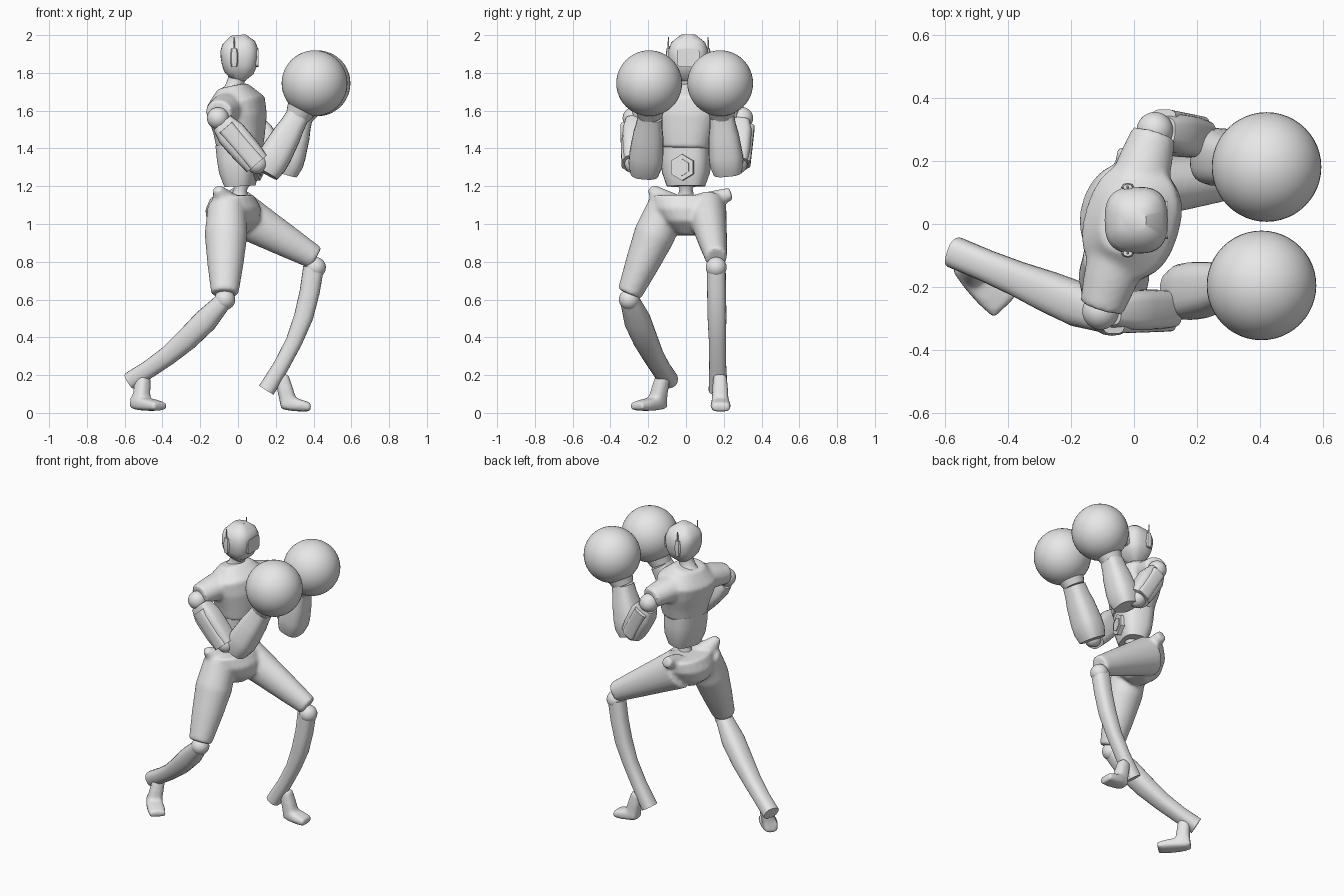
import bpy, bmesh, math
from mathutils import Vector

old = bpy.data.objects.get("Cube")
if old:
    bpy.data.objects.remove(old)

colour = (.8, .8, .8, 1)
grey = bpy.data.materials.new("plain grey")
grey.use_nodes = True
grey.diffuse_color = colour
grey.node_tree.nodes["Principled BSDF"].inputs["Base Color"].default_value = colour

ACROSS, UP, ALONG = Vector((0, 1, 0)), Vector((0, 0, 1)), Vector((1, 0, 0))
SHOULDER_LINE = Vector((.3, 1, 0)).normalized()


def signed_power(value, exponent):
    return math.copysign(abs(value) ** exponent, value)


def add_limb(bm, start, end, widths, squash=(1, 1), bow=(0, 0, 0),
             side=ACROSS, sides=24, power=2):
    """Skin evenly spaced rings from start to end; squash is depth over width."""
    start, end, bow = Vector(start), Vector(end), Vector(bow)
    last = len(widths) - 1
    loops = []
    for i, width in enumerate(widths):
        t = i / last
        centre = start.lerp(end, t) + bow * math.sin(math.pi * t)
        tangent = (end - start + bow * math.pi * math.cos(math.pi * t)).normalized()
        across = (side - tangent * side.dot(tangent)).normalized()
        through = tangent.cross(across)
        depth = width * (squash[0] + (squash[1] - squash[0]) * t)
        loop = []
        for k in range(sides):
            angle = math.tau * k / sides
            u = signed_power(math.cos(angle), 2 / power)
            v = signed_power(math.sin(angle), 2 / power)
            loop.append(bm.verts.new(centre + across * width * u + through * depth * v))
        loops.append(loop)
    for low, high in zip(loops, loops[1:]):
        for k in range(sides):
            following = (k + 1) % sides
            bm.faces.new((low[k], low[following], high[following], high[k]))
    bm.faces.new(loops[0][::-1])
    bm.faces.new(loops[-1])


def finish(name, bm, blend=False):
    bmesh.ops.recalc_face_normals(bm, faces=bm.faces[:])
    mesh = bpy.data.meshes.new(name)
    bm.to_mesh(mesh)
    bm.free()
    mesh.materials.append(grey)
    obj = bpy.data.objects.new(name, mesh)
    bpy.context.collection.objects.link(obj)
    if blend:
        # Fuse overlapping volumes into one soft skin
        remesh = obj.modifiers.new("fuse", "REMESH")
        remesh.mode = "VOXEL"
        remesh.voxel_size = .01
        remesh.use_smooth_shade = True
        soften = obj.modifiers.new("soften", "SMOOTH")
        soften.iterations = 12
    else:
        bpy.ops.object.select_all(action="DESELECT")
        obj.select_set(True)
        bpy.context.view_layer.objects.active = obj
        bpy.ops.object.shade_smooth_by_angle(angle=math.radians(40))


def limb(name, start, end, widths, **options):
    bm = bmesh.new()
    add_limb(bm, start, end, widths, **options)
    finish(name, bm)


def ball(name, centre, radius):
    bm = bmesh.new()
    bmesh.ops.create_uvsphere(bm, u_segments=48, v_segments=24, radius=radius)
    bmesh.ops.translate(bm, verts=bm.verts[:], vec=centre)
    finish(name, bm)


def foot(name, ankle, heel, toe):
    """Ankle column standing on a tapering flat sole."""
    heel, toe = Vector(heel), Vector(toe)
    side = UP.cross(toe - heel).normalized()
    bm = bmesh.new()
    add_limb(bm, ankle, heel.lerp(toe, .25), [.036, .042, .045], side=side, power=3)
    add_limb(bm, heel, toe, [.04, .05, .054, .05], squash=(.85, .45), side=side, power=3.5)
    finish(name, bm, blend=True)


# Head, neck and face plate
face = Vector((0, .012, 1.88))
limb("head", face - UP * .12, face + UP * .12, [.04, .085, .1, .106, .105, .09, .04],
     squash=(.9, .98), bow=ALONG * .008, sides=32, power=2.8)
limb("neck", (-.03, .01, 1.68), (0, .01, 1.8), [.08, .05, .045, .05])
limb("visor", face + ALONG * .09, face + ALONG * .108, [.06, .06], squash=(.8, .8), power=6)
for label, s in (("left", 1), ("right", -1)):
    ear = face + ACROSS * s * .105 - ALONG * .02
    limb(label + "_ear", ear - UP * .05, ear + UP * .05, [.01, .014, .014, .01],
         squash=(1.5, 1.5), sides=8)
    limb(label + "_antenna", ear, ear + UP * .11, [.006, .003], sides=6)

# Chest shell with short sleeves
collar = Vector((-.02, .01, 1.62))
bm = bmesh.new()
add_limb(bm, (.01, 0, 1.4), (-.03, .01, 1.73), [.135, .155, .18, .19, .1],
         squash=(.88, .75), bow=ALONG * .01, side=SHOULDER_LINE, power=2.4)
for s in (-1, 1):
    outward = SHOULDER_LINE * s
    add_limb(bm, collar + outward * .1, collar + outward * .29 - UP * .03,
             [.08, .075, .065], squash=(1.2, 1.1), side=UP)
finish("chest", bm, blend=True)

# Abdomen with hexagonal buckle, and waist joint
limb("abdomen", (.01, 0, 1.2), (0, 0, 1.42), [.1, .125, .13, .13],
     squash=(.75, .86), side=SHOULDER_LINE, power=2.8)
belly = Vector((.06, -.005, 1.3))
facing = SHOULDER_LINE.cross(UP)
for name, reach, size in (("buckle", .06, .07), ("buckle_centre", .065, .045)):
    limb(name, belly, belly + facing * reach, [size, size], side=UP, sides=6)
limb("waist_joint", (0, 0, 1.08), (.02, 0, 1.24), [.07, .045, .035, .06])

# Hips flowing into both thighs
right_hip, right_knee = Vector((-.06, -.1, 1.1)), Vector((-.07, -.3, .6))
left_hip, left_knee = Vector((-.02, .11, 1.07)), Vector((.41, .16, .77))
bm = bmesh.new()
add_limb(bm, (-.02, .01, .94), (-.03, .01, 1.15), [.05, .14, .185, .19],
         squash=(1.2, .6))
add_limb(bm, right_hip, right_knee + UP * .03, [.1, .11, .09, .066], squash=(1, 1.1))
add_limb(bm, left_hip, left_knee + UP * .05, [.105, .09, .075, .058], squash=(1.2, 1.1))
# Raised hip points of the waistband
add_limb(bm, right_hip, (-.11, -.185, 1.19), [.08, .025])
add_limb(bm, left_hip + UP * .05, (-.02, .24, 1.16), [.05, .035], side=ALONG)
finish("hips_and_thighs", bm, blend=True)

# Knees, shins ending in flared heel cuffs, and feet
ball("right_knee", right_knee, .055)
ball("left_knee", left_knee, .055)
limb("right_shin", right_knee, (-.57, -.09, .17), [.05, .07, .065, .055, .05, .05],
     squash=(.9, .95), bow=UP * -.04, power=2.5)
limb("left_shin", left_knee - ALONG * .01, (.15, .17, .12), [.05, .05, .05, .045, .045, .05],
     squash=(1.1, .9), bow=ALONG * .05, power=2.5)
foot("right_foot", (-.5, -.12, .2), (-.55, -.12, .055), (-.41, -.265, .035))
foot("left_foot", (.23, .18, .2), (.23, .18, .055), (.385, .185, .03))

# Arms raised on guard: joints placed by side, right arm swung further back
for label, s in (("left", 1), ("right", -1)):
    shoulder = collar + SHOULDER_LINE * s * .3 - UP * .06
    bend = Vector((.15 + s * .05, s * .27, 1.32))
    elbow = Vector((.195 + s * .05, s * .22, 1.27))
    wrist = Vector((.325 + s * .01, s * .19, 1.57))
    fist = Vector((.413 + s * .008, s * .188 - .007, 1.745))
    ball(label + "_shoulder", shoulder, .058)
    limb(label + "_upper_arm", shoulder.lerp(bend, .1), bend, [.045, .062, .064, .064, .06],
         squash=(1.3, 1.15), power=3.5)
    # Raised panel along the outside of the upper arm
    outward = ACROSS * s * .027
    limb(label + "_arm_panel", shoulder.lerp(bend, .2) + outward, bend + outward,
         [.045, .045], power=4)
    ball(label + "_elbow", bend, .055)
    limb(label + "_forearm", elbow, wrist, [.075, .09, .09, .085, .08, .07, .065],
         squash=(.95, .95), power=2.8)
    limb(label + "_cuff", wrist, wrist.lerp(fist, .5), [.065, .08, .1])
    ball(label + "_glove", fist, .174)
